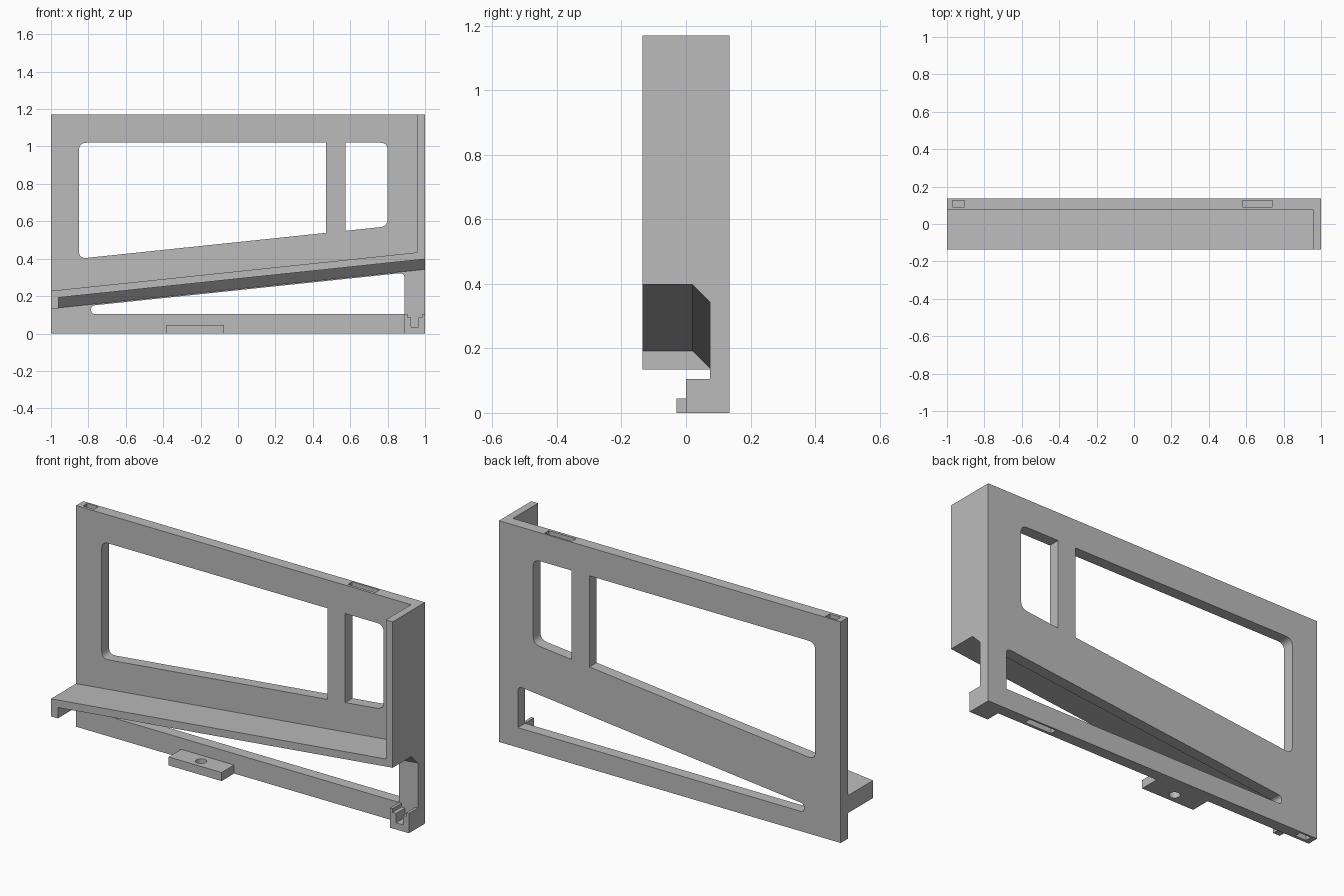
import bpy, bmesh
from mathutils import Vector

cube = bpy.data.objects.get("Cube")
if cube:
    bpy.data.objects.remove(cube, do_unlink=True)

GREY = (0.5, 0.5, 0.5, 1)
mat = bpy.data.materials.new("plain grey")
mat.use_nodes = True
mat.diffuse_color = GREY
mat.node_tree.nodes["Principled BSDF"].inputs["Base Color"].default_value = GREY

FRONT, FACE, BACK, TOP = -0.135, 0.075, 0.135, 1.17
SLOPE = 0.105


def rise(x):
    """Height gained by the sloping shelf at x."""
    return SLOPE * (x + 1)


def rounded(points):
    """Outline from (x, z, radius) corners, each optionally filleted."""
    out = []
    for i, (x, z, r) in enumerate(points):
        p = Vector((x, z))
        if not r:
            out.append(p)
            continue
        before = Vector(points[i - 1][:2])
        after = Vector(points[(i + 1) % len(points)][:2])
        a = p + (before - p).normalized() * r
        b = p + (after - p).normalized() * r
        for k in range(7):
            t = k / 6
            out.append(a * (1 - t) ** 2 + p * 2 * t * (1 - t) + b * t * t)
    return out


def prism(name, outline, lo, hi, axis="y", shear=0):
    """Extrude an outline along y (x, z points) or x (y, z points)."""
    bm = bmesh.new()

    def ring(d):
        if axis == "y":
            return [bm.verts.new((u, d, v)) for u, v in outline]
        return [bm.verts.new((d, u, v + shear * (d + 1))) for u, v in outline]

    a, b = ring(lo), ring(hi)
    bm.faces.new(a)
    bm.faces.new(b[::-1])
    for i in range(len(a)):
        j = (i + 1) % len(a)
        bm.faces.new((a[i], b[i], b[j], a[j]))
    bmesh.ops.recalc_face_normals(bm, faces=bm.faces)
    mesh = bpy.data.meshes.new(name)
    bm.to_mesh(mesh)
    bm.free()
    mesh.materials.append(mat)
    obj = bpy.data.objects.new(name, mesh)
    bpy.context.collection.objects.link(obj)
    return obj


def box(name, x0, x1, y0, y1, z0, z1):
    return prism(name, [(x0, z0), (x1, z0), (x1, z1), (x0, z1)], y0, y1)


def cut(target, cutter):
    """Subtract the cutter from the target and discard it."""
    mod = target.modifiers.new("cut", "BOOLEAN")
    mod.operation, mod.solver, mod.object = "DIFFERENCE", "EXACT", cutter
    bpy.context.view_layer.objects.active = target
    bpy.ops.object.modifier_apply(modifier=mod.name)
    bpy.data.objects.remove(cutter, do_unlink=True)


# Back panel with two windows and a tapering lower slot
panel = box("back_panel", -1, 1, FACE, BACK, 0, TOP)
openings = {
    "large_window": [(-0.85, 0.40, 0.04), (0.47, 0.538, 0), (0.47, 1.02, 0), (-0.85, 1.02, 0.04)],
    "small_window": [(0.575, 0.549, 0), (0.80, 0.573, 0.04), (0.80, 1.02, 0.04), (0.575, 1.02, 0)],
    "lower_slot": [(-0.785, 0.105, 0.02), (0.89, 0.105, 0), (0.89, 0.325, 0.03), (-0.785, 0.149, 0.02)],
}
for name, corners in openings.items():
    cut(panel, prism(name, rounded(corners), FACE - 0.1, BACK + 0.1))

# Shallow joining pockets in the top and bottom edges
for x0, x1 in ((-0.97, -0.905), (0.58, 0.74)):
    for z in (0, TOP):
        cut(panel, box("pocket", x0, x1, 0.09, 0.125, z - 0.03, z + 0.03))

# Sloping shelf with a bevelled support along the panel
top_z, low_z = 0.228, 0.188
prism("sloping_shelf",
      [(FRONT, top_z), (FACE, top_z), (FACE, low_z - 0.055), (0.02, low_z), (FRONT, low_z)],
      -1, 1, axis="x", shear=SLOPE)

# Lip hanging from the low end of the shelf
prism("shelf_lip",
      [(-1, 0.135), (-0.96, 0.135), (-0.96, low_z + rise(-0.96)), (-1, low_z)],
      FRONT, FACE)

# End wall standing on the high end of the shelf
prism("end_wall",
      [(0.96, top_z + rise(0.96)), (1, top_z + rise(1)), (1, TOP), (0.96, TOP)],
      FRONT, FACE)

# Mounting tab with a screw hole
tab = box("mounting_tab", -0.385, -0.075, -0.03, FACE, 0, 0.045)
bpy.ops.mesh.primitive_cylinder_add(vertices=32, radius=0.027, depth=0.2, location=(-0.23, 0.02, 0.02))
cut(tab, bpy.context.object)

# Corner socket with a stepped notch
mid, top = 0.945, 0.105
half = [(0.055, 0), (0.055, top), (0.04, top), (0.04, 0.085), (0.02, 0.085), (0.02, 0.035)]
prism("corner_socket",
      [(mid + w, z) for w, z in half] + [(mid - w, z) for w, z in reversed(half)],
      0, FACE)
